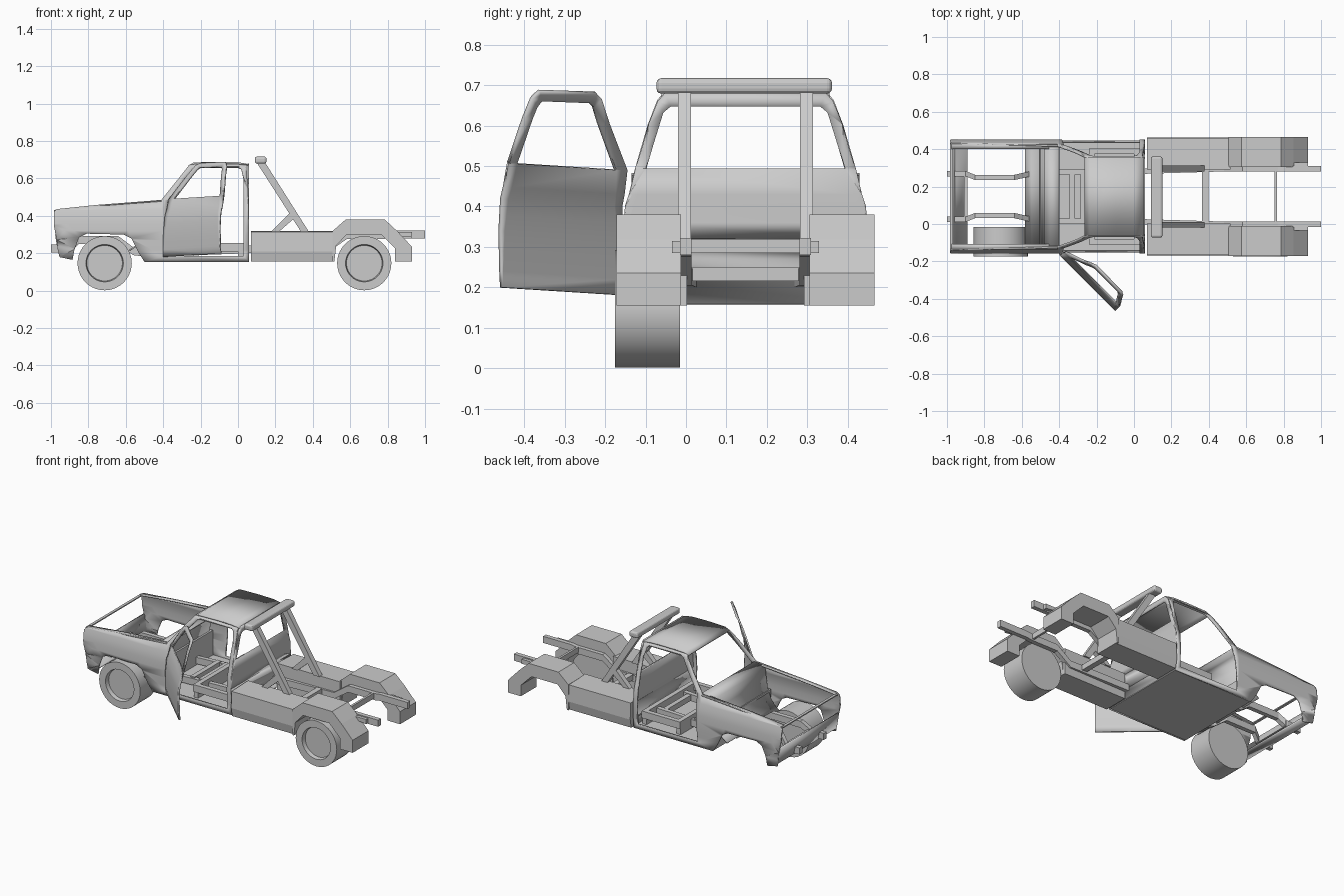
import bpy, bmesh, math
from mathutils import Vector, Matrix

if "Cube" in bpy.data.objects:
    bpy.data.objects.remove(bpy.data.objects["Cube"])

MID = 0.147                                   # truck centreline in y


def finish(name, bm, thick=0, smooth=None):
    bmesh.ops.recalc_face_normals(bm, faces=bm.faces)
    me = bpy.data.meshes.new(name)
    bm.to_mesh(me)
    bm.free()
    ob = bpy.data.objects.new(name, me)
    bpy.context.collection.objects.link(ob)
    if thick:
        mod = ob.modifiers.new("thickness", 'SOLIDIFY')
        mod.thickness = thick
        mod.offset = 0
    if smooth:
        bpy.context.view_layer.objects.active = ob
        ob.select_set(True)
        bpy.ops.object.shade_smooth_by_angle(angle=math.radians(smooth))
        ob.select_set(False)
    return ob


def prism(name, pts, a, b, axis='Y'):
    """Closed outline: (x,z) swept along y, or (y,z) swept along x."""
    bm = bmesh.new()
    co = (lambda p, t: (p[0], t, p[1])) if axis == 'Y' else (lambda p, t: (t, p[0], p[1]))
    lo = [bm.verts.new(co(p, a)) for p in pts]
    hi = [bm.verts.new(co(p, b)) for p in pts]
    bm.faces.new(lo)
    bm.faces.new(hi)
    for i in range(len(pts)):
        j = (i + 1) % len(pts)
        bm.faces.new((lo[i], lo[j], hi[j], hi[i]))
    return finish(name, bm)


def pair(name, pts, a, b):
    prism(name + "_near", pts, a, b)
    prism(name + "_far", pts, 2 * MID - a, 2 * MID - b)


def box(name, x0, x1, y0, y1, z0, z1):
    return prism(name, [(x0, z0), (x1, z0), (x1, z1), (x0, z1)], y0, y1)


def sheet(name, pts, a, b, thick=0.006, smooth=30):
    """Open (x,z) path swept along y."""
    bm = bmesh.new()
    lo = [bm.verts.new((x, a, z)) for x, z in pts]
    hi = [bm.verts.new((x, b, z)) for x, z in pts]
    for i in range(len(pts) - 1):
        bm.faces.new((lo[i], lo[i + 1], hi[i + 1], hi[i]))
    return finish(name, bm, thick, smooth)


def inset(z):
    """How far the body skin leans inward at a given height."""
    k = [(.15, .008), (.22, .003), (.32, 0), (.40, .006), (.43, .016),
         (.49, .03), (.60, .062), (.66, .085), (.69, .11)]
    for (z0, v0), (z1, v1) in zip(k, k[1:]):
        if z <= z1:
            return v0 + (v1 - v0) * max(0, (z - z0) / (z1 - z0))
    return k[-1][1]


def panel(name, outer, hole, place, thick=0.01):
    """Flat outline with a hole, sliced by height, then bent by place()."""
    bm = bmesh.new()
    for loop in (outer, hole):
        vs = [bm.verts.new((u, 0, z)) for u, z in loop]
        for i in range(len(vs)):
            bm.edges.new((vs[i - 1], vs[i]))
    bmesh.ops.triangle_fill(bm, use_beauty=True, edges=bm.edges[:], normal=(0, -1, 0))
    for z in (.22, .27, .32, .36, .40, .43, .49, .55, .60, .66):
        bmesh.ops.bisect_plane(bm, geom=bm.verts[:] + bm.edges[:] + bm.faces[:],
                               plane_co=(0, 0, z), plane_no=(0, 0, 1))
    for v in bm.verts:
        v.co = place(v.co.x, v.co.z)
    return finish(name, bm, thick, 25)


# body sides: fender, rocker, pillars with the door opening
side = [(-.985, .42), (-.97, .435), (-.75, .458), (-.41, .484), (-.26, .67), (-.23, .682),
        (0, .68), (.045, .67), (.055, .5), (.06, .155), (-.5, .155), (-.53, .2), (-.57, .28),
        (-.61, .3), (-.81, .305), (-.85, .285), (-.875, .22), (-.885, .165), (-.955, .18),
        (-.968, .27), (-.985, .35)]
opening = [(-.395, .185), (.03, .185), (.03, .6), (.017, .65), (0, .66), (-.22, .66),
           (-.24, .65), (-.375, .48)]
panel("body_side_near", side, opening, lambda x, z: Vector((x, -.152 + inset(z), z)))
panel("body_side_far", side, opening, lambda x, z: Vector((x, 2 * MID + .152 - inset(z), z)))

# cab back wall with the rear window
edge = [(.302 - inset(z), z) for z in (.16, .22, .32, .40, .43, .49, .60, .66)] + [(.20, .68)]
back = [(MID - h, z) for h, z in edge] + [(MID + h, z) for h, z in reversed(edge)]
win = [(MID - .247, .49), (MID - .203, .632), (MID - .185, .647),
       (MID + .185, .647), (MID + .203, .632), (MID + .247, .49)]
panel("cab_back", back, win, lambda y, z: Vector((.055, y, z)))

# roof, front lip overhanging the windshield
sheet("roof", [(-.262, .666), (-.235, .681), (-.1, .684), (0, .682), (.055, .672)],
      MID - .208, MID + .208, .01)

# cowl and curved firewall
sheet("firewall", [(-.40, .483), (-.45, .478), (-.475, .462), (-.482, .40), (-.492, .34),
                   (-.515, .28), (-.545, .24), (-.58, .215)], MID - .265, MID + .265, .008)
box("cab_floor", -.5, .058, MID - .292, MID + .292, .156, .172)
box("toe_board", -.505, -.48, MID - .285, MID + .285, .16, .33)

# fender tops and inner lips
top = [(-.975, .432), (-.75, .455), (-.41, .48)]
sheet("fender_top_near", top, -.135, -.108)
sheet("fender_top_far", top, 2 * MID + .135, 2 * MID + .108)

# nose: thin header and lower valance
box("nose_header", -.985, -.968, MID - .28, MID + .28, .424, .431)
sheet("front_valance", [(-.973, .30), (-.965, .25), (-.955, .2), (-.89, .195)],
      MID - .295, MID + .295, .01, 20)


# chassis rails: (x, y offset from centre, z bottom)
def rail(name, s):
    path = [(-1, .122, .205), (-.90, .122, .205), (-.85, .102, .25), (-.64, .102, .25),
            (-.56, .12, .19), (-.48, .13, .18), (.05, .135, .20), (.48, .148, .205),
            (.58, .148, .275), (.77, .148, .275), (.80, .148, .28), (1, .148, .28)]
    bm = bmesh.new()
    rings = []
    for x, y, z in path:
        rings.append([bm.verts.new((x, MID + s * y + dy, z + dz))
                      for dy, dz in ((-.014, 0), (.014, 0), (.014, .042), (-.014, .042))])
    for a, b in zip(rings, rings[1:]):
        for i in range(4):
            bm.faces.new((a[i - 1], a[i], b[i], b[i - 1]))
    bm.faces.new(rings[0])
    bm.faces.new(rings[-1])
    finish(name, bm)


rail("chassis_rail_near", -1)
rail("chassis_rail_far", 1)
for i, (x, z, w) in enumerate([(-.90, .21, .02), (-.33, .20, .03), (-.27, .20, .03),
                               (-.04, .20, .03), (.38, .215, .035), (.757, .285, .014)]):
    box(f"crossmember_{i}", x - w / 2, x + w / 2, MID - .135, MID + .135, z, z + .035)

# seat frame on the cab floor
box("seat_frame_front", -.24, -.21, MID - .25, MID + .25, .17, .255)
box("seat_frame_rear", 0, .03, MID - .25, MID + .25, .17, .255)
pair("seat_frame_side", [(-.24, .21), (.03, .21), (.03, .255), (-.24, .255)], -.11, -.08)

# side boxes of the rear body
for n, s in (("near", -1), ("far", 1)):
    prec = [(MID + s * h, z) for h, z in
            ((.305, .155), (.316, .21), (.312, .315), (.145, .32), (.145, .155))]
    prism("side_box_" + n, prec, .07, .515, 'X')

# rear fender humps
pair("rear_fender", [(.505, .155), (.505, .318), (.575, .38), (.785, .38), (.852, .318),
                     (.93, .235), (.93, .155), (.84, .155), (.84, .225), (.765, .30),
                     (.58, .30), (.525, .24), (.515, .155)], -.172, -.012)
# tail tops beside the rails
pair("tail_ledge", [(.80, .30), (.93, .285), (.93, .315), (.80, .315)], -.035, -.012)

# leaning bar: posts, braces and top bar
pair("bar_post", [(.10, .685), (.145, .685), (.377, .318), (.335, .318)], -.02, .012)
pair("bar_brace", [(.18, .318), (.222, .318), (.31, .395), (.285, .425)], -.02, .012)
bar = box("top_bar", .09, .152, -.073, .361, .679, .717)
bev = bar.modifiers.new("round", 'BEVEL')
bev.width = .012
bev.segments = 3


# wheels on the near side only, recessed hub face
def wheel(name, x):
    prof = [(0, -.015), (.145, -.015), (.145, -.175), (.1, -.175), (.095, -.15), (0, -.15)]
    bm = bmesh.new()
    vs = [bm.verts.new((r, y, 0)) for r, y in prof]
    es = [bm.edges.new((a, b)) for a, b in zip(vs, vs[1:])]
    bmesh.ops.spin(bm, geom=vs + es, cent=(0, 0, 0), axis=(0, 1, 0),
                   angle=2 * math.pi, steps=40)
    bmesh.ops.remove_doubles(bm, verts=bm.verts[:], dist=1e-4)
    bmesh.ops.translate(bm, verts=bm.verts[:], vec=(x, 0, .147))
    finish(name, bm, 0, 35)


wheel("front_wheel", -.713)
wheel("rear_wheel", .675)

# open door swung out on its front edge
turn = Matrix.Rotation(math.radians(-45), 3, 'Z')
leaf = [(0, .18), (.432, .18), (.432, .49), (.402, .65), (.385, .668), (.19, .672),
        (.165, .66), (.02, .49)]
glass_gap = [(.058, .488), (.405, .488), (.378, .63), (.368, .645), (.2, .648), (.182, .638)]
panel("open_door", leaf, glass_gap,
      lambda u, z: turn @ Vector((u, inset(z), z + .045 * u)) + Vector((-.402, -.155, 0)))
